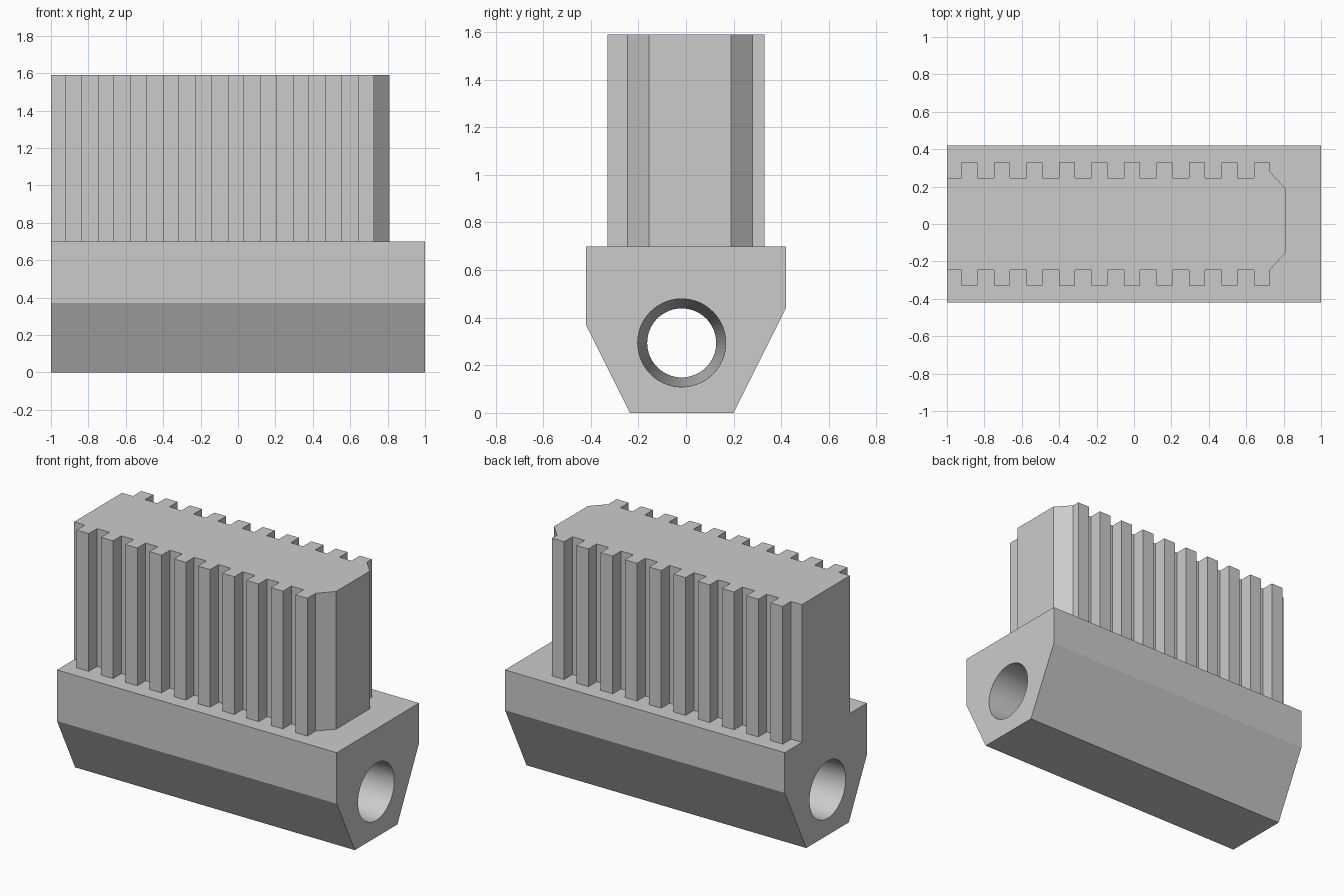
import bpy, bmesh, math
from mathutils import Vector

cube = bpy.data.objects.get("Cube")
if cube:
    bpy.data.objects.remove(cube, do_unlink=True)

# Plain grey material
grey = bpy.data.materials.new("light grey")
grey.use_nodes = True
grey.diffuse_color = (0.6, 0.6, 0.6, 1)
grey.node_tree.nodes["Principled BSDF"].inputs["Base Color"].default_value = (0.6, 0.6, 0.6, 1)


def finish(bm, name):
    bmesh.ops.recalc_face_normals(bm, faces=bm.faces)
    mesh = bpy.data.meshes.new(name)
    bm.to_mesh(mesh)
    bm.free()
    obj = bpy.data.objects.new(name, mesh)
    bpy.context.collection.objects.link(obj)
    mesh.materials.append(grey)
    return obj


def prism(name, outline, push):
    """Extrude a closed outline along a vector."""
    bm = bmesh.new()
    face = bm.faces.new([bm.verts.new(p) for p in outline])
    new = bmesh.ops.extrude_face_region(bm, geom=[face])["geom"]
    verts = [v for v in new if isinstance(v, bmesh.types.BMVert)]
    bmesh.ops.translate(bm, verts=verts, vec=Vector(push))
    # the extrusion can drop the starting cap, so close it again
    bmesh.ops.holes_fill(bm, edges=[e for e in bm.edges if e.is_boundary])
    return finish(bm, name)


# Base block with chamfered lower sides
section = [(-0.42, 0.70), (-0.42, 0.37), (-0.235, 0), (0.20, 0), (0.42, 0.44), (0.42, 0.70)]
base = prism("base_block", [(-1, y, z) for y, z in section], (2, 0, 0))

# Bore, narrowing gently toward the middle
SIDES = 64
bm = bmesh.new()
rings = []
for x, r in ((-1.1, 0.189), (0, 0.145), (1.1, 0.189)):
    angles = [math.tau * i / SIDES for i in range(SIDES)]
    rings.append([bm.verts.new((x, -0.018 + r * math.cos(a), 0.294 + r * math.sin(a))) for a in angles])
for a, b in zip(rings, rings[1:]):
    for i in range(SIDES):
        j = (i + 1) % SIDES
        bm.faces.new((a[i], a[j], b[j], b[i]))
bm.faces.new(rings[0])
bm.faces.new(rings[-1])
cutter = finish(bm, "bore_cutter")
cutter.hide_render = True

bpy.context.view_layer.objects.active = base
base.select_set(True)
cut = base.modifiers.new("bore", "BOOLEAN")
cut.operation = "DIFFERENCE"
cut.solver = "EXACT"
cut.object = cutter
bpy.ops.object.modifier_apply(modifier=cut.name)
bpy.data.objects.remove(cutter, do_unlink=True)
bpy.ops.object.shade_smooth_by_angle(angle=math.radians(20))

# Toothed upper block: ten ribs on each long side, chamfered nose
INNER, OUTER, PITCH, WIDTH = 0.245, 0.33, 0.1736, 0.086


def ribbed_side(sign):
    pts = [(-1, sign * INNER)]
    for i in range(10):
        x = -0.922 + i * PITCH
        pts += [(x, sign * INNER), (x, sign * OUTER), (x + WIDTH, sign * OUTER)]
        if i < 9:
            pts.append((x + WIDTH, sign * INNER))
    return pts


END = -0.922 + 9 * PITCH + WIDTH
nose = [(END, -0.245), (0.81, -0.155), (0.81, 0.19), (END, 0.28)]
outline = ribbed_side(-1) + nose + ribbed_side(1)[::-1]
prism("ribbed_block", [(x, y, 0.70) for x, y in outline], (0, 0, 0.89))
